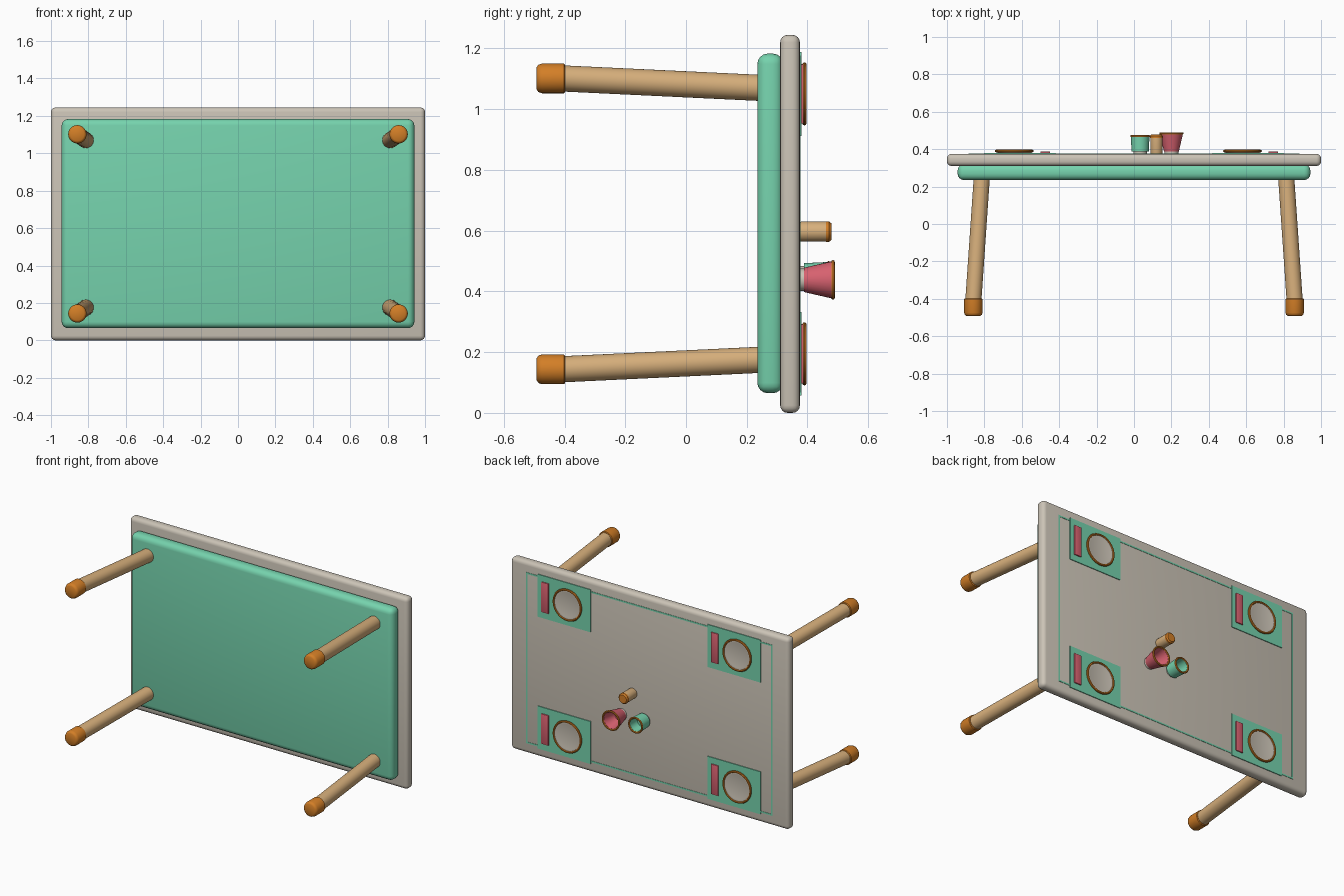
import bpy, bmesh, math
from mathutils import Vector, Matrix

cube = bpy.data.objects.get("Cube")
if cube:
    bpy.data.objects.remove(cube, do_unlink=True)


def material(name, rgb):
    m = bpy.data.materials.new(name)
    m.use_nodes = True
    m.diffuse_color = (*rgb, 1)
    m.node_tree.nodes["Principled BSDF"].inputs["Base Color"].default_value = (*rgb, 1)
    return m


STONE = material("warm_grey", (0.60, 0.55, 0.47))
MINT = material("mint", (0.18, 0.65, 0.42))
WOOD = material("light_wood", (0.68, 0.43, 0.20))
ORANGE = material("orange", (0.65, 0.21, 0.02))
PINK = material("pink", (0.68, 0.12, 0.16))

TOP = 0.375   # y of the table surface
MID = 0.6225  # z of the table centre


def finish(bm, name, mat, smooth=True):
    bmesh.ops.recalc_face_normals(bm, faces=bm.faces)
    me = bpy.data.meshes.new(name)
    bm.to_mesh(me)
    bm.free()
    me.materials.append(mat)
    ob = bpy.data.objects.new(name, me)
    bpy.context.collection.objects.link(ob)
    if smooth:
        bpy.ops.object.select_all(action="DESELECT")
        ob.select_set(True)
        bpy.context.view_layer.objects.active = ob
        bpy.ops.object.shade_smooth_by_angle(angle=math.radians(40))
    return ob


def box(name, mat, x, y, z, bevel=0, segments=4):
    """Box from (low, high) ranges."""
    bm = bmesh.new()
    bmesh.ops.create_cube(bm, size=1)
    for v in bm.verts:
        v.co = [r[0] + (c + 0.5) * (r[1] - r[0]) for c, r in zip(v.co, (x, y, z))]
    if bevel:
        bmesh.ops.bevel(bm, geom=bm.edges[:], offset=bevel, segments=segments,
                        profile=0.5, affect="EDGES")
    return finish(bm, name, mat, bevel > 0)


def lathe(name, mat, x, z, profile, sides=32, closed=False):
    """Turn (radius, y) points around an axis parallel to y."""
    bm = bmesh.new()
    points = [bm.verts.new((x + r, y, z)) for r, y in profile]
    pairs = list(zip(points, points[1:]))
    if closed:
        pairs.append((points[-1], points[0]))
    edges = [bm.edges.new(p) for p in pairs]
    bmesh.ops.spin(bm, geom=points + edges, cent=(x, 0, z), axis=(0, 1, 0),
                   angle=math.tau, steps=sides)
    bmesh.ops.remove_doubles(bm, verts=bm.verts, dist=1e-5)
    return finish(bm, name, mat)


def ring(name, mat, x, y, z, radius, thick, sides=40):
    circle = [(radius + thick * math.cos(a), y + thick * math.sin(a))
              for a in (math.tau * i / 8 for i in range(8))]
    return lathe(name, mat, x, z, circle, sides, closed=True)


def rod(name, mat, a, b, radius):
    a, b = Vector(a), Vector(b)
    turn = (b - a).to_track_quat("Z", "Y").to_matrix().to_4x4()
    bm = bmesh.new()
    bmesh.ops.create_cone(bm, cap_ends=True, segments=32, radius1=radius, radius2=radius,
                          depth=(b - a).length, matrix=Matrix.Translation((a + b) / 2) @ turn)
    return finish(bm, name, mat)


# Table top and apron
box("table_top", STONE, (-1, 1), (0.31, TOP), (0, 2 * MID), 0.025)
box("apron", MINT, (-0.943, 0.943), (0.235, 0.32), (0.065, 1.183), 0.034)

# Splayed legs with foot caps
for sx, side in ((-1, "right"), (1, "left")):
    for sz, level in ((-1, "lower"), (1, "upper")):
        label = f"{side}_{level}"
        foot_x, foot_z = sx * 0.859, MID + sz * 0.479
        rod("leg_" + label, WOOD, (foot_x, -0.41, foot_z),
            (sx * 0.813, 0.26, MID + sz * 0.447), 0.043)
        lathe("foot_" + label, ORANGE, foot_x, foot_z,
              [(0, -0.492), (0.036, -0.492), (0.045, -0.486), (0.049, -0.474),
               (0.049, -0.402), (0.045, -0.398), (0, -0.398)])

# Thin inlaid border on the table surface
LINE = (TOP - 0.005, TOP + 0.002)
for s, label in ((-1, "first"), (1, "second")):
    box("border_side_" + label, MINT, (s * 0.88 - 0.005, s * 0.88 + 0.005), LINE,
        (MID - 0.555, MID + 0.555))
    z = MID + s * 0.55
    box("border_long_" + label, MINT, (-0.88, 0.88), LINE, (z - 0.005, z + 0.005))

# Four place settings
for cx, side in ((-0.61, "right"), (0.61, "left")):
    for cz, level in ((MID - 0.428, "lower"), (MID + 0.428, "upper")):
        label = f"{side}_{level}"
        box("placemat_" + label, MINT, (cx - 0.19, cx + 0.19), (TOP - 0.002, TOP + 0.005),
            (cz - 0.138, cz + 0.138))
        px = cx - 0.03
        lathe("plate_" + label, STONE, px, cz,
              [(0, TOP), (0.085, TOP), (0.1, 0.39), (0.092, 0.392), (0.08, 0.389), (0, 0.389)], 40)
        ring("plate_rim_" + label, ORANGE, px, 0.39, cz, 0.097, 0.007)
        nx = cx + 0.135
        box("napkin_" + label, PINK, (nx - 0.026, nx + 0.026), (TOP, 0.387),
            (cz - 0.098, cz + 0.098), 0.003, 2)


# Hollow cups with a base and a coloured rim
def cup(name, mat, x, z, low, high, height):
    lathe(name + "_base", STONE, x, z, [(0, TOP), (0.037, TOP), (0.037, 0.391), (0, 0.391)])
    lathe(name, mat, x, z, [(0, 0.388), (low, 0.388), (high, height), (high - 0.01, height),
                            (low - 0.008, 0.4), (0, 0.4)])
    ring(name + "_rim", ORANGE, x, height, z, high - 0.003, 0.006)


cup("mint_cup", MINT, 0.033, 0.447, 0.046, 0.05, 0.47)
cup("pink_cup", PINK, 0.2, 0.438, 0.04, 0.062, 0.484)

# Shaker with cap
lathe("shaker", WOOD, 0.12, 0.597,
      [(0, TOP), (0.031, TOP), (0.033, 0.381), (0.033, 0.463), (0, 0.463)])
lathe("shaker_cap", ORANGE, 0.12, 0.597,
      [(0, 0.461), (0.034, 0.461), (0.034, 0.471), (0.027, 0.479), (0, 0.479)])
